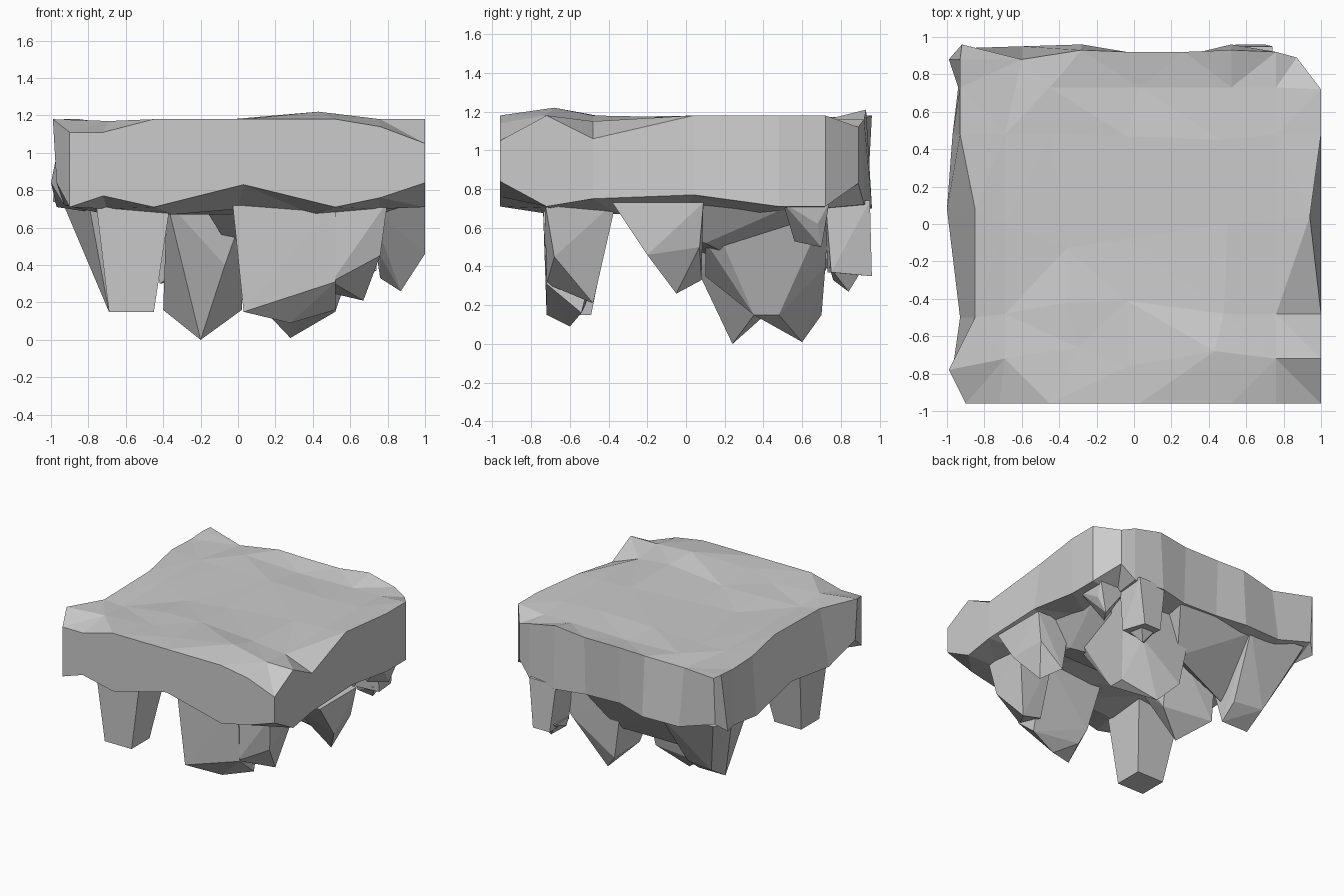
import bpy, bmesh
from mathutils import Vector
from mathutils.geometry import delaunay_2d_cdt


def finish(bm, name):
    bmesh.ops.recalc_face_normals(bm, faces=bm.faces)
    mesh = bpy.data.meshes.new(name)
    bm.to_mesh(mesh)
    bm.free()
    obj = bpy.data.objects.new(name, mesh)
    bpy.context.collection.objects.link(obj)
    return obj


def fill(bm, ring, inner):
    """Triangulate an uneven surface inside a closed ring of points."""
    vs = ring + [bm.verts.new(p) for p in inner]
    n = len(ring)
    edges = [(i, (i + 1) % n) for i in range(n)]
    _, _, faces, orig, _, _ = delaunay_2d_cdt(
        [Vector((v.co.x, v.co.y)) for v in vs], edges, [], 1, 1e-5)
    for f in faces:
        bm.faces.new([vs[orig[i][0]] for i in f])


def rock(name, tips, top):
    """Faceted hanging rock: hull of its lower points and its root."""
    bm = bmesh.new()
    for p in tips + top:
        bm.verts.new(p)
    bmesh.ops.convex_hull(bm, input=bm.verts[:])
    loose = [v for v in bm.verts if not v.link_faces]
    bmesh.ops.delete(bm, geom=loose, context='VERTS')
    return finish(bm, name)


def root(x0, x1, y0, y1, z=0.74):
    return [(x0, y0, z), (x1, y0, z), (x1, y1, z), (x0, y1, z)]


# Slab rim, side by side: along, top height, bottom height (and outward reach)
front = [(-.9, 1.11, .71), (-.72, 1.11, .77), (-.45, 1.18, .71), (.03, 1.18, .83),
         (.52, 1.18, .71), (.76, 1.14, .76), (1, 1.05, .84)]
right = [(-.72, 1.18, .71, 1), (-.48, 1.06, .75, 1), (.04, 1.18, .77, .94),
         (.48, 1.18, .71, 1), (.72, 1.18, .71, 1), (.89, 1.12, .83, .87)]
back = [(.76, 1.16, .72, .92, .92), (.52, 1.21, .71, .93, .96), (.27, 1.18, .71, .92, .9),
        (-.04, 1.18, .72, .92, .9), (-.28, 1.18, .7, .93, .96), (-.6, 1.15, .7, .88, .95),
        (-.92, 1.18, .8, .96, .94)]
left = [(.88, 1.18, .74, -.93, -.99), (.73, 1.17, .72, -.93, -.94), (.48, 1.18, .71, -.93, -.97),
        (.08, 1.18, .84, -.85, -1), (-.5, 1.17, .72, -.85, -.93), (-.78, 1.18, .84, -.99, -.97)]
rim = [((x, -.96, t), (x, -.96, b)) for x, t, b in front]
rim += [((x, y, t), (1 if y < .8 else x, y, b)) for y, t, b, x in right]
rim += [((x, yt, t), (x, yb, b)) for x, t, b, yt, yb in back]
rim += [((xt, y, t), (xb, y, b)) for y, t, b, xt, xb in left]

# Uneven top and underside
bm = bmesh.new()
upper = [bm.verts.new(a) for a, b in rim]
lower = [bm.verts.new(b) for a, b in rim]
for i in range(len(rim)):
    j = (i + 1) % len(rim)
    bm.faces.new((upper[i], upper[j], lower[j], lower[i]))
fill(bm, upper, [(-.69, -.72, 1.17), (-.3, -.66, 1.17), (-.03, -.76, 1.18), (.43, -.68, 1.22),
                 (.76, -.72, 1.18), (-.69, -.48, 1.15), (-.36, -.42, 1.17), (-.04, -.41, 1.17),
                 (.48, -.48, 1.18), (.76, -.48, 1.15), (-.69, 0, 1.16), (-.36, -.13, 1.15),
                 (-.04, -.08, 1.16), (.5, 0, 1.17), (.76, .02, 1.17), (-.69, .48, 1.16),
                 (-.45, .48, 1.16), (-.04, .47, 1.17), (.47, .45, 1.17), (.76, .48, 1.17),
                 (-.45, .73, 1.17), (.03, .73, 1.15), (.52, .73, 1.16), (.76, .73, 1.16)])
fill(bm, lower, [(x, y, .67 if (i + j) % 2 else .7)
                 for i, x in enumerate((-.7, -.35, 0, .4, .75))
                 for j, y in enumerate((-.7, -.35, 0, .35, .7))])
finish(bm, "slab")

# Hanging rocks beneath
rock("front_left_leg", root(-.69, -.45, -.72, -.49, .15),
     root(-.76, -.36, -.74, -.37))
rock("front_right_leg",
     [(.03, -.72, .15), (.28, -.6, .09), (.52, -.72, .31), (.52, -.54, .16),
      (.1, -.52, .2), (.05, -.48, .32)],
     root(-.03, .52, -.74, -.4))
rock("front_right_spur",
     [(.67, -.48, .21), (.5, -.72, .31), (.5, -.48, .25), (.76, -.68, .45)],
     root(.48, .8, -.73, -.36))
rock("right_spike",
     [(.87, -.05, .26), (1, -.2, .46), (.76, -.15, .45), (.76, .08, .33), (.96, .07, .5)],
     root(.7, 1, -.38, .09, .73))
rock("right_back_leg",
     [(.28, .6, .01), (.52, .48, .15), (.52, .35, .15), (.15, .7, .15), (.1, .45, .2),
      (.3, .1, .35), (.6, .1, .53), (.52, .72, .4)],
     root(.05, .72, .1, .74, .73))
rock("back_right_column",
     [(.55, .96, .35), (.7, .96, .35), (.74, .75, .37), (.54, .73, .37)],
     root(.5, .74, .72, .95))
rock("back_right_tip", [(.62, .84, .27), (.54, .76, .33)],
     root(.53, .7, .74, .92, .4))
rock("right_small_lump", [(.76, .56, .53), (.86, .7, .5), (.92, .68, .62)],
     root(.7, .94, .5, .74, .73))
rock("middle_spike",
     [(-.2, .24, 0), (-.31, .08, .5), (-.07, .05, .4), (0, .12, .42), (.02, .36, .16),
      (-.4, .42, .16)],
     root(-.38, .05, -.02, .5))
rock("back_left_leg",
     [(-.69, .48, .15), (-.45, .48, .15), (-.69, .66, .26), (-.45, .62, .26),
      (-.77, .45, .47), (-.77, .74, .47), (-.56, .78, .55)],
     [(-.38, .36, .72), (-.8, .3, .74), (-.94, .76, .74), (-.88, .91, .76), (-.38, .9, .73)])
rock("back_ridge",
     [(-.42, .5, .3), (-.2, .6, .42), (-.05, .74, .54), (.15, .68, .4)],
     root(-.45, .3, .4, .9))
rock("core",
     [(-.05, .1, .5), (.35, 0, .5), (.7, .1, .52), (.3, .45, .35), (.7, -.1, .58)],
     root(-.2, .85, -.22, .6))
